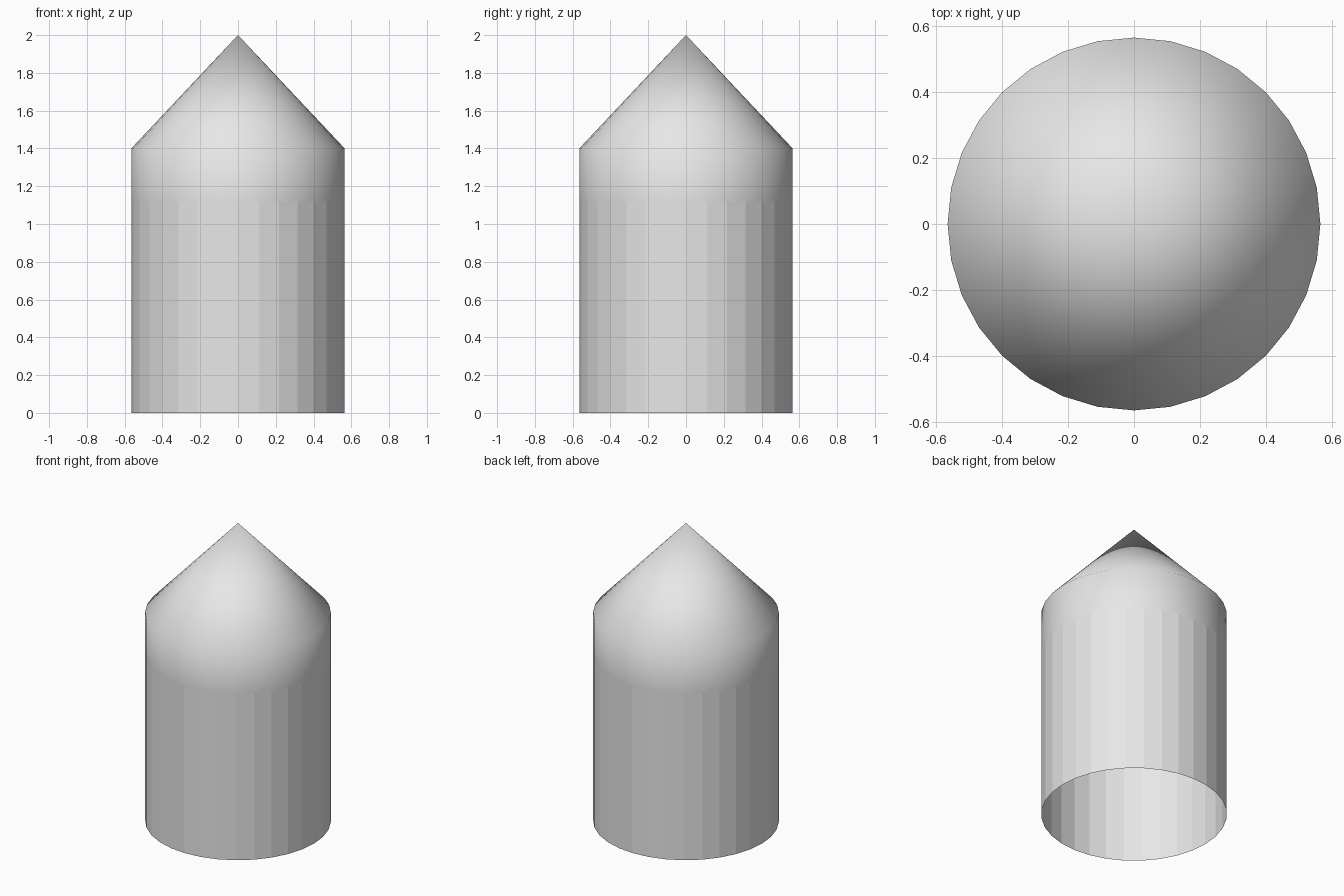
import bpy
import bmesh
from math import cos, sin, tau

if "Cube" in bpy.data.objects:
    bpy.data.objects.remove(bpy.data.objects["Cube"], do_unlink=True)

SIDES = 32
RADIUS = 0.565

# Single plain grey
grey = bpy.data.materials.new("light_grey")
grey.use_nodes = True
colour = (0.8, 0.8, 0.8, 1)
grey.diffuse_color = colour
bsdf = next(n for n in grey.node_tree.nodes if n.type == "BSDF_PRINCIPLED")
bsdf.inputs["Base Color"].default_value = colour


def shell(name, heights, tip=None, smooth=False):
    """Open tube through the given heights, optionally closed by a point."""
    bm = bmesh.new()
    angles = [tau * i / SIDES for i in range(SIDES)]
    rings = [[bm.verts.new((RADIUS * cos(a), RADIUS * sin(a), z)) for a in angles]
             for z in heights]
    apex = bm.verts.new((0, 0, tip)) if tip else None
    for i in range(SIDES):
        j = (i + 1) % SIDES
        for low, high in zip(rings, rings[1:]):
            bm.faces.new((low[i], low[j], high[j], high[i]))
        if apex:
            bm.faces.new((rings[-1][i], rings[-1][j], apex))
    for face in bm.faces:
        face.smooth = smooth
    mesh = bpy.data.meshes.new(name)
    bm.to_mesh(mesh)
    bm.free()
    mesh.materials.append(grey)
    obj = bpy.data.objects.new(name, mesh)
    bpy.context.collection.objects.link(obj)
    return obj


# Faceted tube, open underneath
shell("body_tube", (0, 1.12))
# Smooth collar flowing into the pointed cone
shell("pointed_cap", (1.12, 1.4), tip=2.0, smooth=True)
